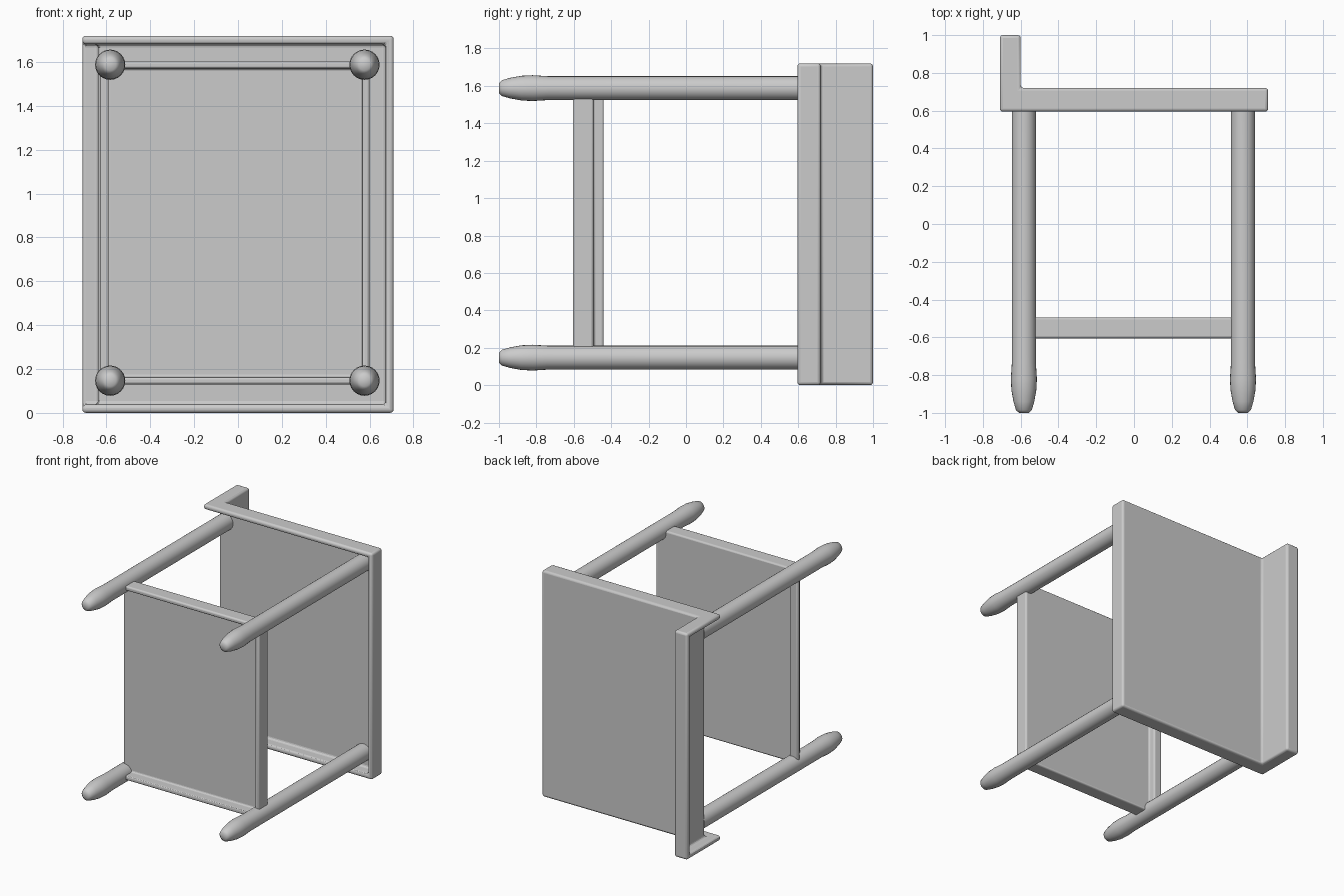
import bpy, bmesh, math

if "Cube" in bpy.data.objects:
    bpy.data.objects.remove(bpy.data.objects["Cube"])

grey = bpy.data.materials.new("plain_grey")
grey.diffuse_color = (0.6, 0.6, 0.6, 1)
grey.use_nodes = True
grey.node_tree.nodes["Principled BSDF"].inputs["Base Color"].default_value = grey.diffuse_color


def make_object(name, bm):
    bmesh.ops.recalc_face_normals(bm, faces=bm.faces)
    mesh = bpy.data.meshes.new(name)
    bm.to_mesh(mesh)
    bm.free()
    ob = bpy.data.objects.new(name, mesh)
    bpy.context.collection.objects.link(ob)
    mesh.materials.append(grey)
    return ob


def smooth(ob, angle=40):
    bpy.ops.object.select_all(action='DESELECT')
    ob.select_set(True)
    bpy.context.view_layer.objects.active = ob
    bpy.ops.object.shade_smooth_by_angle(angle=math.radians(angle))


def prism(name, outline, z0, z1):
    """Extrude an xy outline upwards."""
    bm = bmesh.new()
    face = bm.faces.new([bm.verts.new((x, y, z0)) for x, y in outline])
    top = bmesh.ops.extrude_face_region(bm, geom=[face])["geom"]
    bmesh.ops.translate(bm, vec=(0, 0, z1 - z0),
                        verts=[v for v in top if isinstance(v, bmesh.types.BMVert)])
    return make_object(name, bm)


def angled_tray(name, x0, x1, y0, y1, y_up, w, z0, z1, t, round_r):
    """L-shaped board with an upstand, hollowed on its front and left side."""
    board = prism(name, [(x0, y0), (x1, y0), (x1, y1), (x0 + w, y1),
                         (x0 + w, y_up), (x0, y_up)], z0, z1)
    e = 0.1
    cutter = prism(name + "_cutter", [
        (x0 - e, y0 - e), (x1 - t, y0 - e), (x1 - t, y1 - t), (x0 + w - t, y1 - t),
        (x0 + w - t, y_up - t), (x0 - e, y_up - t)], z0 + t, z1 - t)
    cutter.hide_render = True
    cutter.hide_set(True)
    cut = board.modifiers.new("hollow", 'BOOLEAN')
    cut.operation, cut.solver, cut.object = 'DIFFERENCE', 'EXACT', cutter
    bev = board.modifiers.new("round", 'BEVEL')
    bev.width, bev.segments, bev.limit_method = round_r, 3, 'ANGLE'
    smooth(board)


def leg(name, x, z, y_end):
    """Round leg along y with a tapered foot at the front."""
    profile = [(-1.0, 0.0), (-1.0, 0.026), (-0.985, 0.042), (-0.94, 0.055),
               (-0.88, 0.066), (-0.82, 0.069), (-0.74, 0.064), (y_end, 0.064), (y_end, 0.0)]
    n = 24
    bm = bmesh.new()
    rings = []
    for y, r in profile:
        if r == 0:
            rings.append([bm.verts.new((x, y, z))] * n)
        else:
            rings.append([bm.verts.new((x + r * math.cos(2 * math.pi * i / n), y,
                                        z + r * math.sin(2 * math.pi * i / n)))
                          for i in range(n)])
    for a, b in zip(rings, rings[1:]):
        for i in range(n):
            j = (i + 1) % n
            bm.faces.new(list(dict.fromkeys((a[i], a[j], b[j], b[i]))))
    smooth(make_object(name, bm), 50)


# Main board with its upstand
angled_tray("main_board", -0.71, 0.71, 0.595, 0.72, 1.0, 0.11, 0.0, 1.72, 0.038, 0.016)

# Shelf between the legs, a smaller version of the main board
angled_tray("shelf", -0.63, 0.60, -0.605, -0.495, -0.44, 0.07, 0.13, 1.605, 0.034, 0.012)

# Four legs
for side, x in (("left", -0.583), ("right", 0.577)):
    for level, z in (("lower", 0.147), ("upper", 1.588)):
        leg(f"{level}_{side}_leg", x, z, 0.70)
